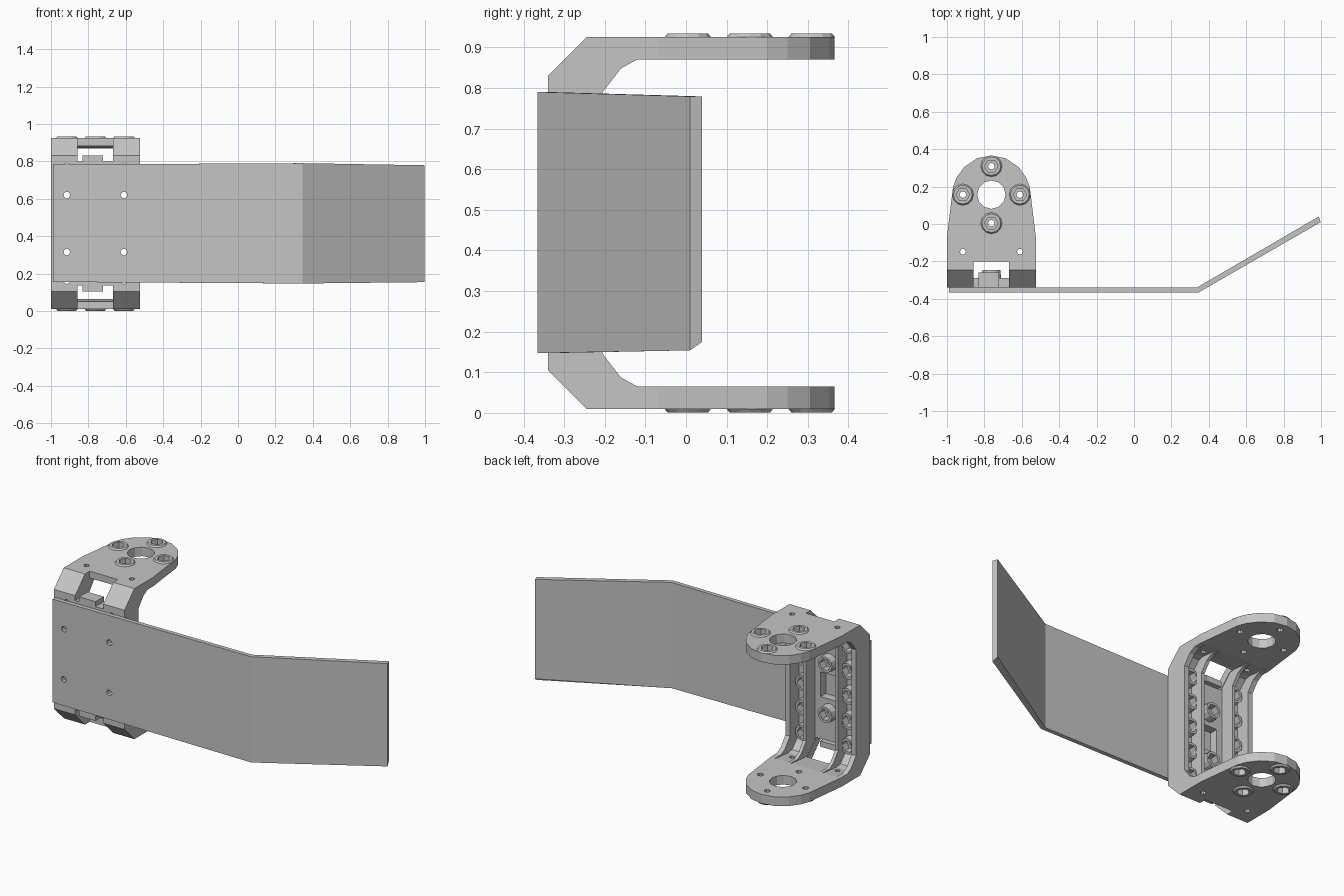
import bpy, bmesh, math
from mathutils import Matrix, Vector

cube = bpy.data.objects.get("Cube")
if cube:
    bpy.data.objects.remove(cube, do_unlink=True)

CX, MID, PITCH = -0.7625, 0.4675, 0.1525
AXES = {"x": Matrix(((0, 0, 1), (1, 0, 0), (0, 1, 0))),
        "y": Matrix(((1, 0, 0), (0, 0, 1), (0, 1, 0))),
        "z": Matrix.Identity(3)}

grey = bpy.data.materials.new("light_grey")
grey.use_nodes = True
grey.diffuse_color = (0.56, 0.56, 0.56, 1)
grey.node_tree.nodes["Principled BSDF"].inputs["Base Color"].default_value = (0.56, 0.56, 0.56, 1)


def make(name, bm):
    bmesh.ops.recalc_face_normals(bm, faces=bm.faces)
    me = bpy.data.meshes.new(name)
    bm.to_mesh(me)
    bm.free()
    me.materials.append(grey)
    ob = bpy.data.objects.new(name, me)
    bpy.context.collection.objects.link(ob)
    return ob


def prism(name, pts, lo, hi, axis):
    """Extrude a 2D profile along an axis between two positions."""
    bm = bmesh.new()
    rows = [[bm.verts.new(AXES[axis] @ Vector((a, b, h))) for a, b in pts] for h in (lo, hi)]
    bm.faces.new(rows[0])
    bm.faces.new(rows[1])
    for i in range(len(pts)):
        j = (i + 1) % len(pts)
        bm.faces.new((rows[0][i], rows[0][j], rows[1][j], rows[1][i]))
    return make(name, bm)


def box(name, x, y, z):
    return prism(name, [(x[0], y[0]), (x[1], y[0]), (x[1], y[1]), (x[0], y[1])], *z, "z")


def ngon(a, b, r, n):
    return [(a + r * math.cos(math.tau * i / n), b + r * math.sin(math.tau * i / n)) for i in range(n)]


def boolean(ob, tool, op="DIFFERENCE"):
    tool.hide_render = True
    mod = ob.modifiers.new("cut", "BOOLEAN")
    mod.object, mod.operation, mod.solver = tool, op, "EXACT"
    bpy.context.view_layer.objects.active = ob
    bpy.ops.object.modifier_apply(modifier=mod.name)
    bpy.data.objects.remove(tool, do_unlink=True)


def drill(ob, a, b, r, lo, hi, axis, n=8):
    boolean(ob, prism("drill", ngon(a, b, r, n), lo, hi, axis))


def hex_ring(name, a, b, base, top, axis, outer, bevel, hexr):
    """Round boss with a chamfered rim and a hexagonal socket."""
    n = 12
    bm = bmesh.new()
    loops = []
    for h, r, is_hex in ((base, outer, 0), (top, outer - bevel, 0), (top, hexr, 1), (base, hexr, 1)):
        row = []
        for i in range(n):
            rr = r * math.cos(math.pi / 6) if is_hex and i % 2 else r
            t = math.tau * i / n
            row.append(bm.verts.new(AXES[axis] @ Vector((a + rr * math.cos(t), b + rr * math.sin(t), h))))
        loops.append(row)
    for k in range(4):
        p, q = loops[k], loops[(k + 1) % 4]
        for i in range(n):
            j = (i + 1) % n
            bm.faces.new((p[i], p[j], q[j], q[i]))
    return make(name, bm)


def mirrored(half):
    """Complete a (y, z) half profile by reflecting it about mid height."""
    return half + [(y, 2 * MID - z) for y, z in reversed(half)]


# C-shaped bracket: side profile trimmed by the rounded arm outline
bracket = prism("bracket", mirrored([(-0.205, 0.145), (-0.16, 0.087), (-0.12, 0.065), (0.37, 0.065),
                                     (0.37, 0.01), (-0.245, 0.01), (-0.34, 0.105)]),
                CX - 0.2375, CX + 0.2375, "x")
edge = [(0.2376, -0.5), (0.2376, -0.07), (0.205, 0.2), (0.185, 0.25), (0.145, 0.305), (0.075, 0.352)]
outline = [(CX + x, y) for x, y in edge] + [(CX, 0.366)] + [(CX - x, y) for x, y in reversed(edge)]
boolean(bracket, prism("outline", outline, -1, 2, "z"), "INTERSECT")

# Recessed channels on the inside, leaving flanges and ribs
channel = mirrored([(0.0, 0.2), (-0.06, 0.0665), (-0.06, 0.063), (-0.19, 0.05), (-0.225, 0.056), (-0.29, 0.121)])
for lo, hi in ((-0.207, -0.118), (-0.098, 0.098), (0.118, 0.207)):
    boolean(bracket, prism("channel", channel, CX + lo, CX + hi, "x"))

# Windows through both corners and the middle of the web
for z in ((-0.2, 0.135), (0.8, 1.2)):
    boolean(bracket, box("corner_window", (CX - 0.095, CX + 0.095), (-0.5, -0.2), z))
boolean(bracket, box("web_window", (CX - 0.06, CX + 0.06), (-0.5, -0.2), (MID - 0.075, MID + 0.075)))

# Web holes and their hexagonal nut bosses
spots = [(CX + s * PITCH, MID + r * PITCH) for s in (-1, 1) for r in range(-2, 3)]
spots += [(CX, MID + s * PITCH) for s in (-1, 1)]
for x, z in spots:
    drill(bracket, x, z, 0.018, -0.5, -0.2, "y")
    hex_ring("nut_boss", x, z, -0.292, -0.245, "y", 0.052, 0.004, 0.036)

# Arm holes, sockets and raised rims
drill(bracket, CX, 0.157, 0.076, -1, 2, "z", 12)
for s in (-1, 1):
    drill(bracket, CX + s * PITCH, -0.148, 0.016, -1, 2, "z")
for dx, dy in ((1, 0), (-1, 0), (0, 1), (0, -1)):
    x, y = CX + dx * PITCH, 0.157 + dy * PITCH
    drill(bracket, x, y, 0.018, -1, 2, "z")
    for face, out in ((0.01, -1), (0.925, 1)):
        lo, hi = sorted((face - out * 0.028, face + out * 0.05))
        drill(bracket, x, y, 0.036, lo, hi, "z", 6)
        hex_ring("arm_rim", x, y, face - out * 0.001, face + out * 0.009, "z", 0.058, 0.008, 0.036)

# Small tabs standing in the corner windows
for name, z in (("lower_tab", (0.105, 0.14)), ("upper_tab", (0.795, 0.83))):
    box(name, (CX - 0.068, CX + 0.042), (-0.34, -0.26), z)

# Long bent plate, slightly tapered towards its ends
plate = prism("bent_plate", [(-0.99, -0.366), (0.345, -0.366), (0.998, 0.01), (0.988, 0.04),
                             (0.335, -0.3405), (-0.99, -0.3405)], 0, 1, "z")
for v in plate.data.vertices:
    top = v.co.z > 0.5
    if v.co.x < 0:
        v.co.z = 0.783 if top else 0.155
    elif v.co.x < 0.5:
        v.co.z = 0.79 if top else 0.147
    else:
        v.co.z = 0.779 if top else (0.175 if v.co.y > 0.03 else 0.154)
for sx in (-1, 1):
    for sz in (-1, 1):
        drill(plate, CX + sx * PITCH, MID + sz * PITCH, 0.018, -0.5, -0.3, "y")
